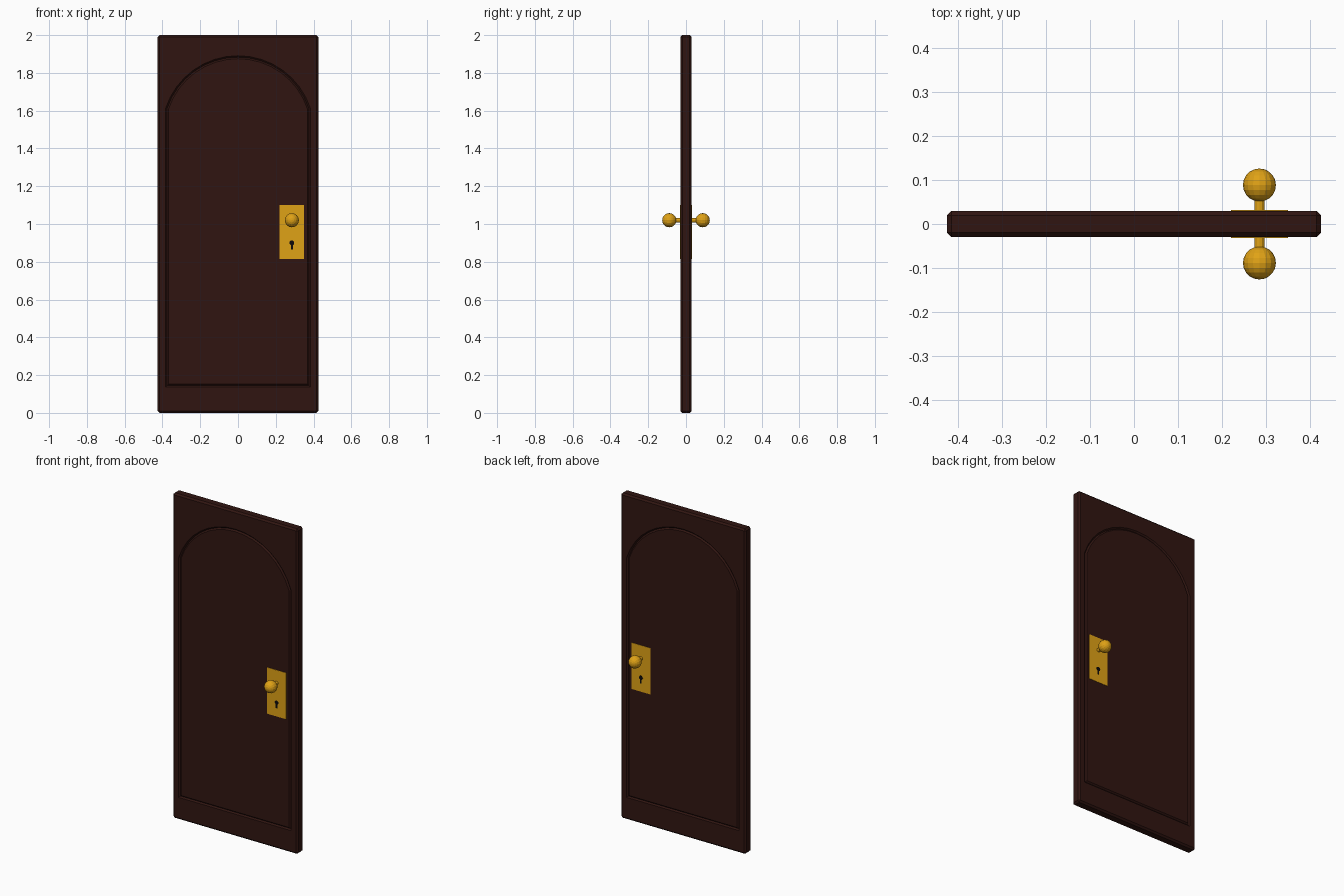
import bpy, bmesh
from math import sin, cos, asin, pi, radians
from mathutils import Matrix

if "Cube" in bpy.data.objects:
    bpy.data.objects.remove(bpy.data.objects["Cube"])

HALF_T = 0.0295            # half thickness of the door
KX, KZ = 0.285, 1.02       # knob position


def material(name, rgb):
    m = bpy.data.materials.new(name)
    m.diffuse_color = (*rgb, 1)
    m.use_nodes = True
    m.node_tree.nodes["Principled BSDF"].inputs["Base Color"].default_value = m.diffuse_color
    return m


WOOD = material("dark_wood", (0.03, 0.0075, 0.0055))
BRASS = material("brass", (0.74, 0.36, 0.008))
BLACK = material("black", (0.004, 0.003, 0.003))


def make(name, bm, mat):
    bmesh.ops.recalc_face_normals(bm, faces=bm.faces)
    me = bpy.data.meshes.new(name)
    bm.to_mesh(me)
    bm.free()
    me.materials.append(mat)
    ob = bpy.data.objects.new(name, me)
    bpy.context.collection.objects.link(ob)
    return ob


def box(name, size, centre, mat, bevel=0):
    bm = bmesh.new()
    bmesh.ops.create_cube(bm, size=1, matrix=Matrix.Translation(centre) @ Matrix.Diagonal((*size, 1)))
    if bevel:
        bmesh.ops.bevel(bm, geom=bm.edges[:], offset=bevel, segments=1, affect='EDGES')
    return make(name, bm, mat)


def arch(d):
    """Arched panel outline (x, z), inset by d."""
    w, r = 0.375 - d, 0.395 - d
    a, n = asin(w / r), 16
    top = [(r * sin(a - 2 * a * i / n), 1.488 + r * cos(a - 2 * a * i / n)) for i in range(n + 1)]
    return [(-w, 0.145 + d), (w, 0.145 + d)] + top


# Door slab with chamfered edges
door = box("door_slab", (0.85, 2 * HALF_T, 2), (0, 0, 1), WOOD, 0.01)

# V-shaped ring cutters for the arched groove, one per side
bm = bmesh.new()
for s in (-1, 1):
    rings = [[bm.verts.new((x, s * y, z)) for x, z in arch(d)]
             for d, y in ((-0.016, HALF_T + 0.008), (0, HALF_T - 0.008), (0.016, HALF_T + 0.008))]
    for k in range(3):
        p, q = rings[k], rings[(k + 1) % 3]
        for i in range(len(p)):
            j = (i + 1) % len(p)
            bm.faces.new((p[i], p[j], q[j], q[i]))
cutter = make("groove_cutter", bm, WOOD)
cutter.hide_render = True
mod = door.modifiers.new("groove", 'BOOLEAN')
mod.operation, mod.solver, mod.object = 'DIFFERENCE', 'EXACT', cutter
bpy.context.view_layer.objects.active = door
bpy.ops.object.modifier_apply(modifier=mod.name)
bpy.data.objects.remove(cutter)


def keyhole(name, s):
    """Round top with a straight slot below it."""
    pts = [(0.0055, -0.035)]
    pts += [(0.013 * cos(radians(t)), 0.013 * sin(radians(t))) for t in range(-65, 246, 31)]
    pts += [(-0.0055, -0.035)]
    bm = bmesh.new()
    f = bm.faces.new([bm.verts.new((KX + x, s * (HALF_T + 0.001), 0.9 + z)) for x, z in pts])
    ext = bmesh.ops.extrude_face_region(bm, geom=[f])
    for v in ext["geom"]:
        if isinstance(v, bmesh.types.BMVert):
            v.co.y += s * 0.0017
    return make(name, bm, BLACK)


# Lock plate, keyhole, spindle and knob on both sides
for side, s in (("front", -1), ("back", 1)):
    box(side + "_lock_plate", (0.13, 0.004, 0.285), (KX, s * HALF_T, 0.957), BRASS)
    keyhole(side + "_keyhole", s)
    turn = Matrix.Rotation(pi / 2, 4, 'X')
    bm = bmesh.new()
    bmesh.ops.create_cone(bm, segments=12, radius1=0.0115, radius2=0.0115, depth=0.05, cap_ends=True,
                          matrix=Matrix.Translation((KX, s * 0.049, KZ)) @ turn)
    make(side + "_spindle", bm, BRASS)
    bm = bmesh.new()
    bmesh.ops.create_uvsphere(bm, u_segments=16, v_segments=10, radius=0.0375,
                              matrix=Matrix.Translation((KX, s * 0.0885, KZ)) @ turn)
    make(side + "_knob", bm, BRASS)
